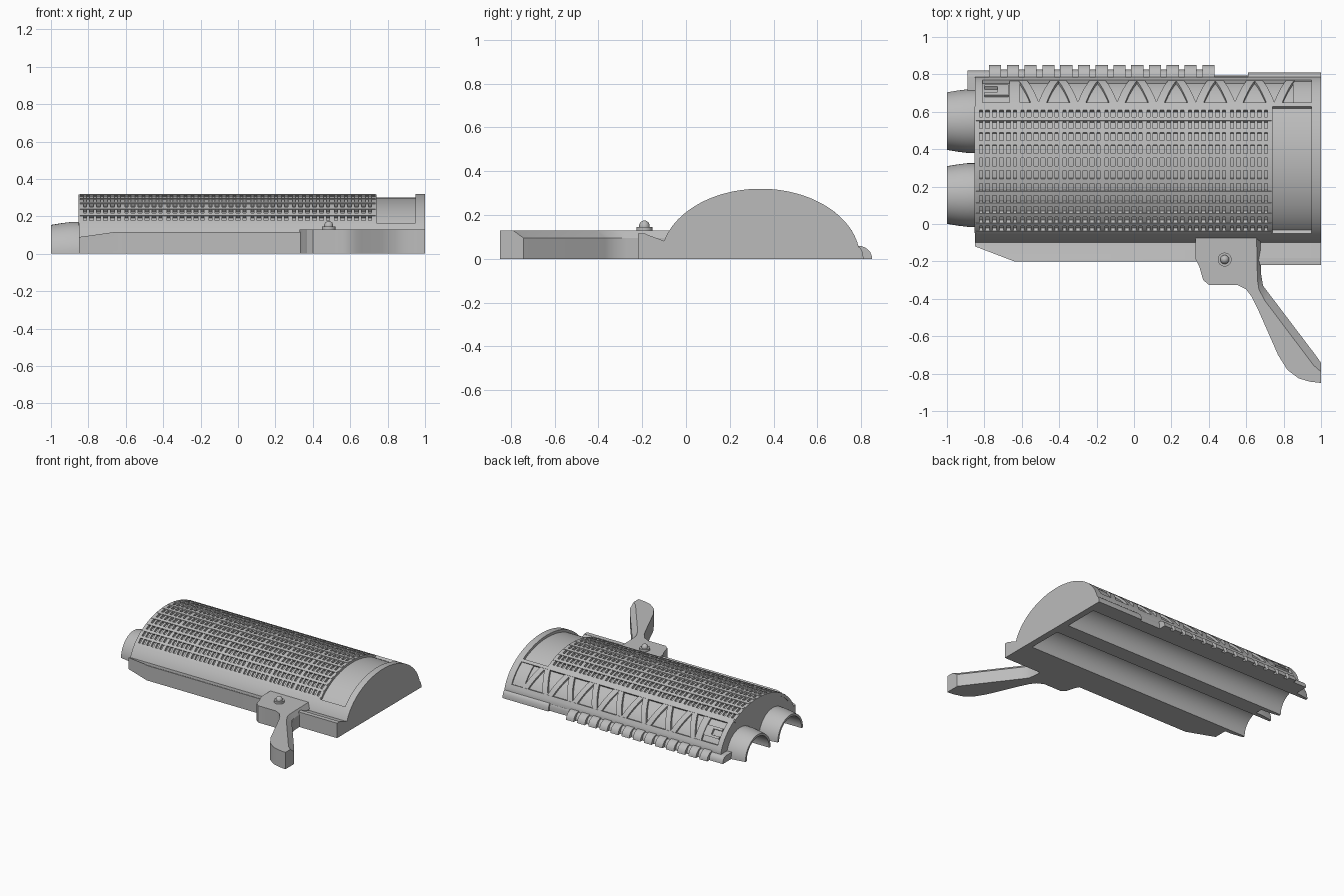
import bpy, bmesh
from math import sin, cos, pi, radians
from mathutils import Vector

if "Cube" in bpy.data.objects:
    bpy.data.objects.remove(bpy.data.objects["Cube"])

grey = bpy.data.materials.new("plain_grey")
grey.use_nodes = True
COLOR = (0.5, 0.5, 0.5, 1)
grey.diffuse_color = COLOR
grey.node_tree.nodes["Principled BSDF"].inputs["Base Color"].default_value = COLOR

MID, A, B = 0.34, 0.455, 0.32      # dome ellipse centre and radii
BORES = (0.155, 0.55)              # centres of the two barrels
BORE_R = 0.137
GRILLE = (50.5, 149)               # angular spans on the dome, degrees
TRUSS = (19, 47)


def finish(name, bm, angle=30):
    bmesh.ops.recalc_face_normals(bm, faces=bm.faces)
    me = bpy.data.meshes.new(name)
    bm.to_mesh(me)
    bm.free()
    me.materials.append(grey)
    ob = bpy.data.objects.new(name, me)
    bpy.context.scene.collection.objects.link(ob)
    bpy.ops.object.select_all(action='DESELECT')
    ob.select_set(True)
    bpy.context.view_layer.objects.active = ob
    bpy.ops.object.shade_smooth_by_angle(angle=radians(angle))
    return ob


def loft(bm, rings, caps=True):
    """Join rings of points with quads and close the ends."""
    vs = [[bm.verts.new(p) for p in r] for r in rings]
    n = len(vs[0])
    for a, b in zip(vs, vs[1:]):
        for i in range(n):
            j = (i + 1) % n
            bm.faces.new((a[i], a[j], b[j], b[i]))
    if caps:
        bm.faces.new(vs[0])
        bm.faces.new(vs[-1][::-1])


def prism(bm, profile, x0, x1):
    loft(bm, [[(x, y, z) for y, z in profile] for x in (x0, x1)])


def dome(t, depth=0.0):
    t = radians(t)
    return MID + (A - depth) * cos(t), (B - depth) * sin(t)


def patch(bm, xa, xb, t0, t1, d0, d1, steps=1):
    """Block lying on the dome; x range goes from xa at t0 to xb at t1."""
    rings = []
    for i in range(steps + 1):
        f = i / steps
        l, r = (p + (q - p) * f for p, q in zip(xa, xb))
        t = t0 + (t1 - t0) * f
        lo, hi = dome(t, d0), dome(t, d1)
        rings.append([(l, *lo), (r, *lo), (r, *hi), (l, *hi)])
    loft(bm, rings)


def body_profile(recesses, bored):
    pts = [(dome(170)[0], 0)]
    stops = sorted({170, 11, *[t for r in recesses for t in r]}, reverse=True)
    for hi, lo in zip(stops, stops[1:]):
        depth = 0.02 if (lo, hi) in recesses else 0
        n = max(2, int((hi - lo) / 3))
        pts += [dome(hi + (lo - hi) * i / n, depth) for i in range(n + 1)]
    clean = [p for i, p in enumerate(pts) if i == 0 or p != pts[i - 1]]
    clean.append((dome(11)[0], 0))
    if bored:
        for c in reversed(BORES):
            clean += [(c + BORE_R * cos(pi * i / 20), BORE_R * sin(pi * i / 20))
                      for i in range(21)]
    return clean


# Domed housing with two half-round bores, closed by a solid end rim
bm = bmesh.new()
prism(bm, body_profile([GRILLE], True), -0.85, -0.81)
prism(bm, body_profile([GRILLE, TRUSS], True), -0.81, 0.95)
prism(bm, body_profile([], False), 0.95, 1.0)
finish("housing", bm)

# Grille of lengthwise bars and cross ribs
bm = bmesh.new()
bars = 12
pitch = (GRILLE[1] - GRILLE[0] - 3) / (bars - 1)
for i in range(bars):
    t = GRILLE[0] + pitch * i
    patch(bm, (-0.845, 0.735), (-0.845, 0.735), t, t + 3, 0.025, 0.0)
finish("grille_bars", bm)
bm = bmesh.new()
for i in range(43):
    x = -0.84 + 0.0373 * i
    w = 0.013 if i % 6 == 0 else 0.008
    patch(bm, (x - w, x + w), (x - w, x + w), *GRILLE, 0.025, 0.003, 33)
finish("grille_ribs", bm)

# Truss of V shapes inside the long window
bm = bmesh.new()
for i in range(7):
    c = -0.51 + 0.21 * i
    for s in (-1, 1):
        foot = c + s * 0.085
        patch(bm, (foot - 0.022, foot + 0.022),
              (c + s * 0.02 - 0.022, c + s * 0.02 + 0.022), *TRUSS, 0.025, 0.003, 8)
finish("truss", bm)

# Window end fillers and latch
bm = bmesh.new()
for l, r, t0, t1, d in ((-0.665, -0.61, *TRUSS, 0.006), (0.85, 0.95, *TRUSS, 0.01),
                        (-0.8, -0.72, 26, 29, 0.004), (-0.8, -0.72, 36, 39, 0.004),
                        (-0.73, -0.67, 26, 39, 0.004)):
    patch(bm, (l, r), (l, r), t0, t1, 0.025, d, 8)
finish("window_fittings", bm)

# Half-tube barrel muzzles
for name, c in zip(("front_barrel", "rear_barrel"), BORES):
    bm = bmesh.new()
    rings = []
    for i in range(33):
        a = pi * i / 32
        path = ((-1, BORE_R), (-1, 0.154), (-0.94, 0.164), (-0.89, 0.17),
                (-0.845, 0.17), (-0.845, BORE_R))
        rings.append([(x, c + r * cos(a), r * sin(a)) for x, r in path])
    loft(bm, rings)
    finish(name, bm)

# Side slab with a sloping top and a clipped corner
bm = bmesh.new()
prism(bm, [(-0.2, 0), (-0.2, 0.115), (-0.19, 0.115), (-0.095, 0.08),
           (-0.05, 0.08), (-0.05, 0)], -0.85, 1.0)
cut = bmesh.ops.bisect_plane(bm, geom=bm.verts[:] + bm.edges[:] + bm.faces[:],
                             plane_co=Vector((-0.85, -0.12, 0)),
                             plane_no=Vector((-0.08, -0.21, 0)), clear_outer=True)
bmesh.ops.contextual_create(
    bm, geom=[e for e in cut["geom_cut"] if isinstance(e, bmesh.types.BMEdge)])
finish("side_slab", bm)
bm = bmesh.new()
prism(bm, [(-0.22, 0), (-0.22, 0.115), (-0.185, 0.115), (-0.185, 0)], 0.67, 1.0)
finish("slab_step", bm)

# Toothed rail along the back
bm = bmesh.new()


def rail(x0, x1, reach, inner=0.76, top=0.06):
    arc = [(0.785 + (reach - 0.785) * sin(pi * i / 12), top * cos(pi * i / 12))
           for i in range(7)]
    prism(bm, [(inner, 0), (inner, top)] + arc, x0, x1)


rail(-0.89, -0.775, 0.822, 0.70, 0.05)
rail(-0.775, 0.43, 0.825, top=0.05)
rail(0.43, 0.61, 0.794, top=0.05)
rail(0.61, 1.0, 0.81, top=0.055)
for i in range(13):
    rail(-0.775 + 0.095 * i, -0.71 + 0.095 * i, 0.85)
finish("toothed_rail", bm)

# Curved handle with a sloped inner edge
outer = [(1, -0.85), (0.94, -0.843), (0.88, -0.825), (0.82, -0.78), (0.77, -0.70),
         (0.66, -0.45), (0.63, -0.39), (0.6, -0.35), (0.55, -0.325), (0.4, -0.325),
         (0.37, -0.30), (0.35, -0.23), (0.33, -0.19), (0.33, -0.06)]
inner_top = [(0.655, -0.06), (0.66, -0.30), (0.668, -0.35), (0.70, -0.41),
             (0.96, -0.755), (1, -0.79)]
inner_low = [(0.675, -0.06), (0.68, -0.27), (0.69, -0.33), (0.72, -0.37),
             (0.97, -0.70), (1, -0.742)]
bm = bmesh.new()
loft(bm, [[(x, y, z) for x, y in outer + edge]
          for edge, z in ((inner_low, 0), (inner_low, 0.095), (inner_top, 0.13))])
finish("handle", bm)

# Pivot bolt: washer and rounded head
bm = bmesh.new()
steps = [(0.037, 0.125), (0.037, 0.146), (0.024, 0.146), (0.024, 0.155),
         (0.019, 0.166), (0.01, 0.173), (0.003, 0.175)]
loft(bm, [[(0.485 + r * cos(pi * k / 12), -0.19 + r * sin(pi * k / 12), z)
           for k in range(24)] for r, z in steps])
finish("pivot_bolt", bm, 40)
